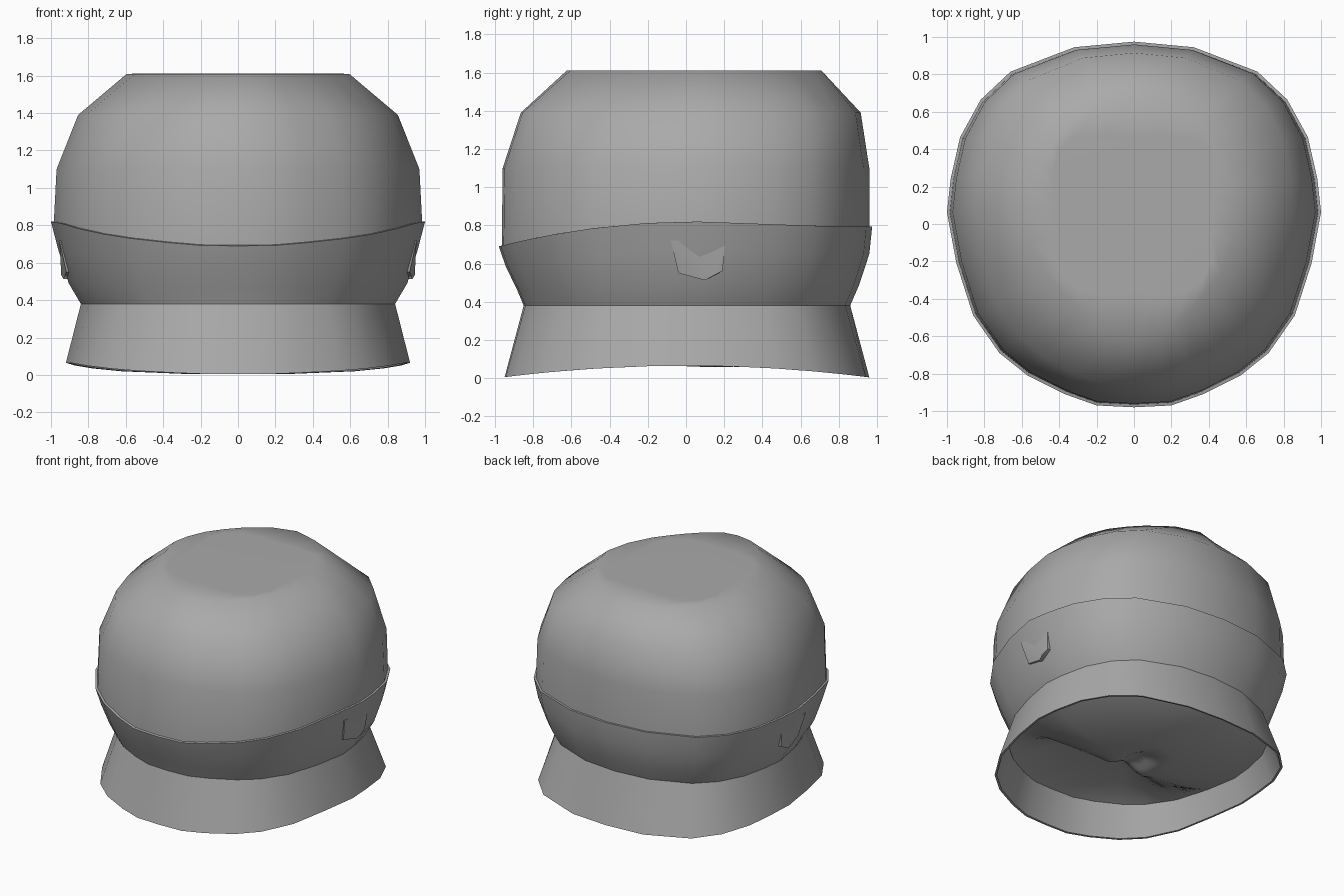
import bpy, bmesh, math

if "Cube" in bpy.data.objects:
    bpy.data.objects.remove(bpy.data.objects["Cube"])

grey = bpy.data.materials.new("plain grey")
grey.diffuse_color = (0.4, 0.4, 0.4, 1)
grey.use_nodes = True
grey.node_tree.nodes["Principled BSDF"].inputs["Base Color"].default_value = grey.diffuse_color

# Half of the plan outline, front to back, mirrored into a closed loop
HALF = [(0, -.97), (.2, -.96), (.37, -.9), (.57, -.8), (.72, -.68), (.86, -.48),
        (.95, -.2), (1, .07), (.98, .25), (.93, .47), (.82, .67), (.66, .82),
        (.32, .95), (0, .98)]
LOOP = HALF + [(-x, y) for x, y in HALF[-2:0:-1]]
N = len(LOOP)


def ring(rx, front, back, z, pinch=0):
    """Outline scaled to a half width and front/back limits; z is a number or f(y)."""
    pts = []
    mid = (front + back) / 2
    for x, y in LOOP:
        k = 1 - pinch * math.sin(2 * math.atan2(y - .03, x)) ** 2
        px = x * rx * k
        py = mid + (front + (y + .97) / 1.95 * (back - front) - mid) * k
        pts.append((px, py, z(py) if callable(z) else z))
    return pts


def finish(name, bm, angle=35):
    me = bpy.data.meshes.new(name)
    bmesh.ops.recalc_face_normals(bm, faces=bm.faces)
    bm.to_mesh(me)
    bm.free()
    me.materials.append(grey)
    ob = bpy.data.objects.new(name, me)
    bpy.context.collection.objects.link(ob)
    bpy.ops.object.select_all(action='DESELECT')
    ob.select_set(True)
    bpy.context.view_layer.objects.active = ob
    bpy.ops.object.shade_smooth_by_angle(angle=math.radians(angle))
    return ob


def loft(name, rings, cap=False, angle=35):
    bm = bmesh.new()
    rows = [[bm.verts.new(p) for p in r] for r in rings]
    for a, b in zip(rows, rows[1:]):
        for i in range(N):
            j = (i + 1) % N
            bm.faces.new((a[i], a[j], b[j], b[i]))
    if cap:
        bm.faces.new(rows[-1])
    return finish(name, bm, angle)


def lip(y):
    """Height of the band's curved upper edge."""
    if y < .05:
        return .82 - .13 * ((.05 - y) / 1.03) ** 2
    return .82 - .025 * min(1, (y - .05) / .7)


def hem(y):
    """Height of the collar's arched lower edge."""
    return .065 - .06 * (y / .95) ** 2


# Flared collar with a thin wall
loft("collar", [ring(.82, -.83, .84, .38), ring(.905, -.935, .945, hem, -.03),
                ring(.92, -.95, .96, hem, -.03), ring(.84, -.85, .86, .38)])

# Lower band, widening up to a small ledge
band = []
for t, rx, f, b in [(0, .84, -.85, .86), (.25, .905, -.885, .905),
                    (.65, .96, -.945, .96), (1, 1, -.98, .975)]:
    band.append(ring(rx, f, b, lambda y, t=t: .38 + t * (lip(y) - .38)))
band.append(ring(.975, -.955, .95, lip))
loft("lower_band", band)

# Dome with a flat, squarish crown
loft("dome", [ring(.985, -.965, .96, lambda y: lip(y) - .01),
              ring(.97, -.96, .96, 1.1),
              ring(.855, -.865, .915, 1.39),
              ring(.595, -.625, .71, 1.61, .12),
              ring(.42, -.37, .46, 1.612, -.2)], cap=True, angle=60)


def smooth(t):
    t = max(0, min(1, t))
    return t * t * (3 - 2 * t)


def under(x, y, r):
    """Low sheet at the back that ends in a two-pointed ridge and rises steeply in front."""
    notch = .07 * (1 - smooth(abs(x) / .16)) * (1 - smooth((y - .05) / .25))
    low = .045 + .2 * math.hypot(x, (y - .12) * .9) ** 1.5 + notch
    low += (.25 - low) * r ** 6
    ridge = -.08 - .4 * max(0, abs(x) - .2)
    high = .33 - .08 * r ** 4
    return low + (high - low) * smooth((ridge - y) / .22)


# Underside inside the collar
rows = []
for k in range(24, 0, -1):
    r = k / 24
    rows.append([(x, y, under(x, y, r))
                 for x, y, _ in ring(.86 * r, -.87 * r, .88 * r, 0)])
loft("underside", rows, cap=True, angle=60)

# Small raised pads on both sides of the band, fading into it at the top
PAD = [(.955, -.08, .72), (.918, -.04, .55), (.933, .1, .512), (.938, .19, .56), (.955, .21, .72)]
for side, s in (("left", -1), ("right", 1)):
    bm = bmesh.new()
    tip = bm.verts.new((s * .945, .14, .535))
    outer = [bm.verts.new((s * x, y, z)) for x, y, z in PAD]
    inner = [bm.verts.new((s * (x - .06), y, z)) for x, y, z in PAD]
    for i in range(5):
        j = (i + 1) % 5
        bm.faces.new((tip, outer[i], outer[j]))
        bm.faces.new((outer[i], inner[i], inner[j], outer[j]))
    finish(side + "_side_pad", bm, 50)
